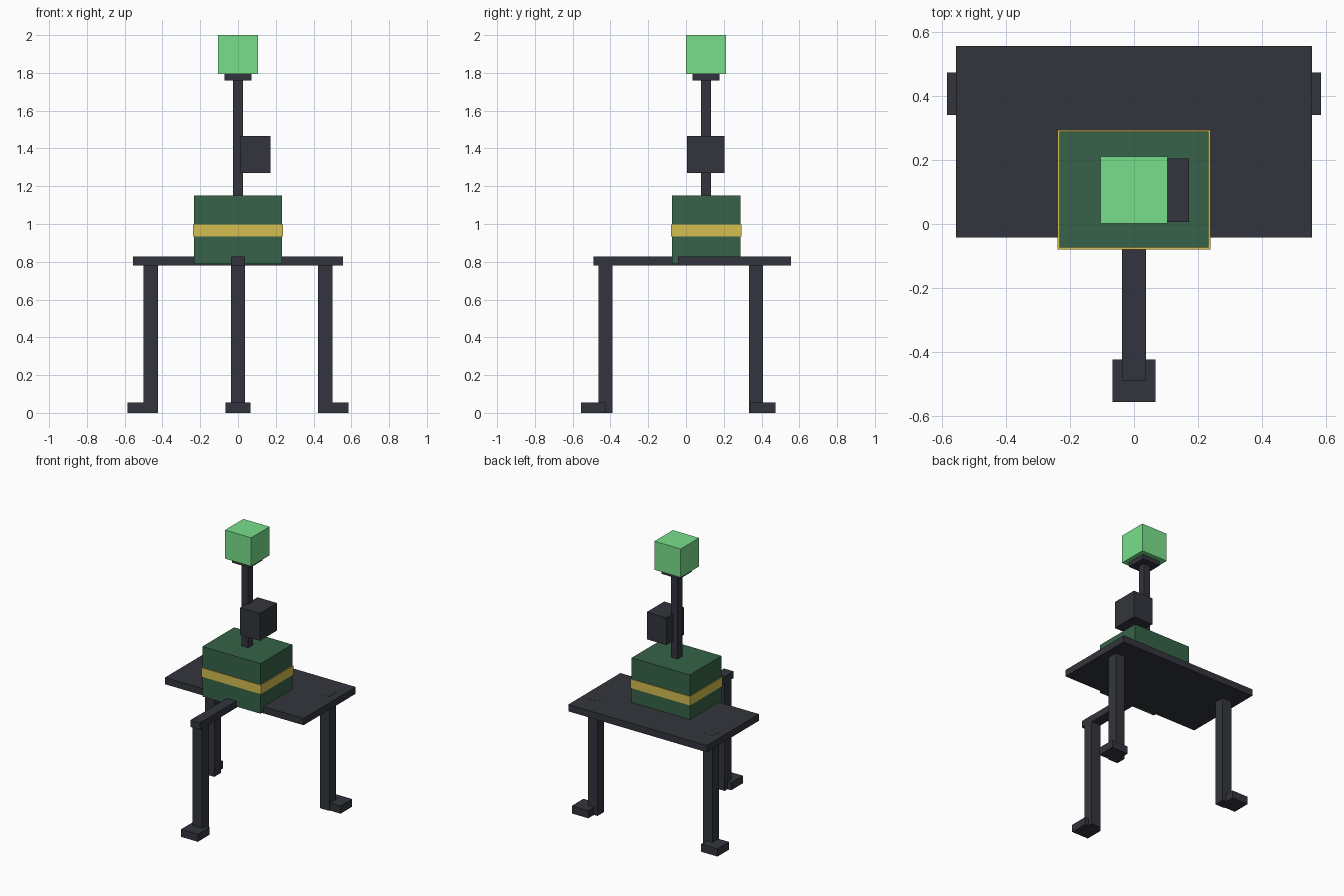
import bpy

if "Cube" in bpy.data.objects:
    bpy.data.objects.remove(bpy.data.objects["Cube"])


def material(name, rgb):
    m = bpy.data.materials.new(name)
    m.diffuse_color = (*rgb, 1)
    m.use_nodes = True
    m.node_tree.nodes["Principled BSDF"].inputs["Base Color"].default_value = m.diffuse_color
    return m


DARK = material("dark_metal", (0.033, 0.036, 0.047))
GREEN = material("dark_green", (0.037, 0.124, 0.065))
YELLOW = material("yellow", (0.66, 0.52, 0.08))
LIGHT = material("light_green", (0.19, 0.74, 0.26))


def box(name, x, y, z, mat):
    """Box given by its (min, max) range on each axis."""
    ranges = (x, y, z)
    bpy.ops.mesh.primitive_cube_add(size=1, location=[(a + b) / 2 for a, b in ranges])
    ob = bpy.context.object
    ob.name = ob.data.name = name
    ob.scale = [b - a for a, b in ranges]
    bpy.ops.object.transform_apply(location=False, rotation=False, scale=True)
    ob.data.materials.append(mat)
    return ob


# Tripod base: rear deck plate and front arm
box("deck_plate", (-0.555, 0.555), (-0.042, 0.555), (0.779, 0.828), DARK)
box("front_arm", (-0.038, 0.038), (-0.49, -0.03), (0.779, 0.828), DARK)

# Front leg and foot
box("front_leg", (-0.038, 0.038), (-0.464, -0.389), (0, 0.829), DARK)
box("front_foot", (-0.067, 0.067), (-0.555, -0.423), (0, 0.055), DARK)

# Rear legs with feet pointing outwards
for side, s in (("left", -1), ("right", 1)):
    box(f"rear_leg_{side}", sorted((s * 0.423, s * 0.499)), (0.333, 0.408), (0, 0.829), DARK)
    box(f"rear_foot_{side}", sorted((s * 0.452, s * 0.584)), (0.34, 0.473), (0, 0.055), DARK)

# Body with a band around it
box("body", (-0.233, 0.233), (-0.074, 0.289), (0.788, 1.151), GREEN)
box("body_band", (-0.238, 0.238), (-0.079, 0.294), (0.933, 0.998), YELLOW)

# Mast, side box, collar and lamp
box("mast", (-0.026, 0.026), (0.08, 0.132), (1.14, 1.77), DARK)
box("side_box", (0.013, 0.171), (0.006, 0.204), (1.269, 1.467), DARK)
box("lamp_collar", (-0.072, 0.072), (0.034, 0.178), (1.76, 1.797), DARK)
box("lamp", (-0.105, 0.105), (0.001, 0.211), (1.793, 2.0), LIGHT)
